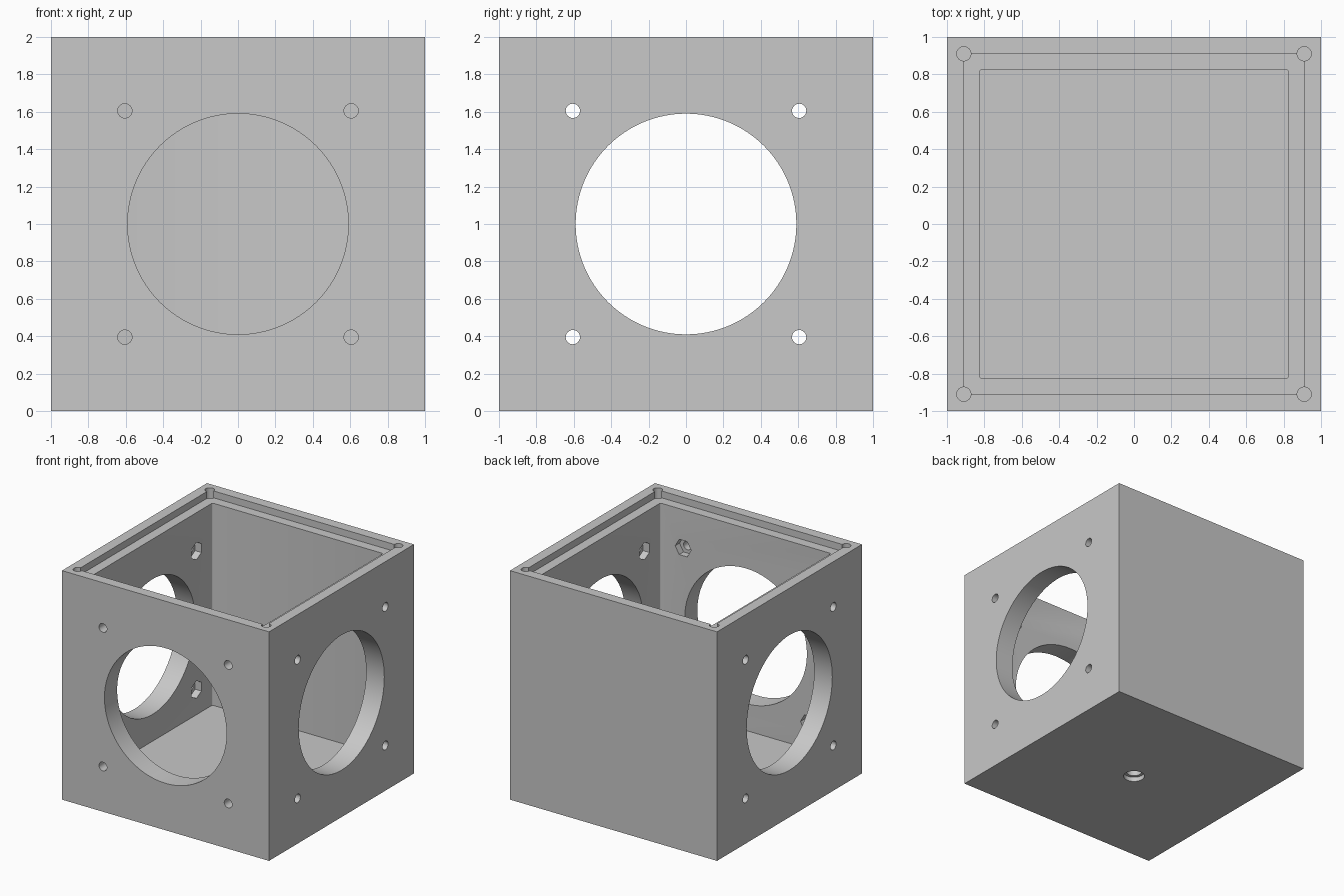
import bpy
import bmesh
from math import pi, radians
from mathutils import Matrix

if "Cube" in bpy.data.objects:
    bpy.data.objects.remove(bpy.data.objects["Cube"], do_unlink=True)

WALL, LIP = 0.825, 0.91        # half widths of the cavity and the lid recess
PITCH, SCREW = 0.605, 0.038    # screw hole offset and radius
NUT, NUT_END = 0.077, 0.885    # nut pocket radius and outer reach
LEDGE = 1.94                   # height of the lid ledge

# One plain material
grey = bpy.data.materials.new("light grey plastic")
grey.use_nodes = True
color = (0.58, 0.58, 0.58, 1)
grey.diffuse_color = color
grey.node_tree.nodes["Principled BSDF"].inputs["Base Color"].default_value = color


def make_object(name, bm):
    mesh = bpy.data.meshes.new(name)
    bm.to_mesh(mesh)
    bm.free()
    mesh.materials.append(grey)
    obj = bpy.data.objects.new(name, mesh)
    bpy.context.collection.objects.link(obj)
    return obj


def block(name, half, low, high, corner=0):
    """Square block between two heights, with optional rounded upright edges."""
    bm = bmesh.new()
    bmesh.ops.create_cube(bm, size=1)
    for v in bm.verts:
        v.co = (v.co.x * 2 * half, v.co.y * 2 * half, high if v.co.z > 0 else low)
    if corner:
        upright = [e for e in bm.edges if abs(e.verts[0].co.z - e.verts[1].co.z) > 0.01]
        bmesh.ops.bevel(bm, geom=upright, offset=corner, segments=3,
                        profile=0.5, affect='EDGES')
    return make_object(name, bm)


def rod(name, axis, start, end, a, b, radius, sides=32, turn=0):
    """Prism along an axis from start to end; a and b place it across the axis."""
    bm = bmesh.new()
    bmesh.ops.create_cone(bm, cap_ends=True, segments=sides, radius1=radius,
                          radius2=radius, depth=end - start)
    bmesh.ops.rotate(bm, verts=bm.verts, matrix=Matrix.Rotation(turn, 3, 'Z'))
    place = (a, b, (start + end) / 2)
    if axis == 'X':
        bmesh.ops.rotate(bm, verts=bm.verts, matrix=Matrix.Rotation(pi / 2, 3, 'Y'))
        place = ((start + end) / 2, a, b)
    elif axis == 'Y':
        bmesh.ops.rotate(bm, verts=bm.verts, matrix=Matrix.Rotation(pi / 2, 3, 'X'))
        place = (a, (start + end) / 2, b)
    bmesh.ops.translate(bm, verts=bm.verts, vec=place)
    return make_object(name, bm)


housing = block("housing", 1, 0, 2)

# Cavity and lid recess
cutters = [block("cavity", WALL, 0.175, 2.2, 0.012),
           block("lid_recess", LIP, LEDGE, 2.2)]

# Large round openings: through both sides, and in the front only
cutters += [rod("side_opening", 'X', -1.1, 1.1, 0, 1, 0.59, 128),
            rod("front_opening", 'Y', -1.1, 0, 0, 1, 0.59, 128)]

for sx in (-1, 1):
    for sy in (-1, 1):
        # Screw holes with hexagonal nut pockets on the inside
        a, b = sx * PITCH, 1 + sy * PITCH
        cutters += [rod("side_screw", 'X', -1.1, 1.1, a, b, SCREW),
                    rod("side_nut", 'X', -NUT_END, NUT_END, a, b, NUT, 6, pi / 2),
                    rod("front_screw", 'Y', -1.1, 0, a, b, SCREW),
                    rod("front_nut", 'Y', -NUT_END, 0, a, b, NUT, 6, pi / 2)]
        # Lid screw holes in the rim corners
        cutters.append(rod("lid_screw", 'Z', 1.7, 2.2, sx * LIP, sy * LIP, SCREW))

# Stepped blind mounting hole underneath
cutters += [rod("mount_recess", 'Z', -0.1, 0.04, 0, 0, 0.087, 48),
            rod("mount_hole", 'Z', -0.1, 0.12, 0, 0, 0.062, 48)]

# Cut everything, bake the result and discard the cutters
for cutter in cutters:
    cutter.hide_render = True
    cut = housing.modifiers.new(cutter.name, 'BOOLEAN')
    cut.operation = 'DIFFERENCE'
    cut.solver = 'EXACT'
    cut.object = cutter
bpy.context.view_layer.update()
evaluated = housing.evaluated_get(bpy.context.evaluated_depsgraph_get())
baked = bpy.data.meshes.new_from_object(evaluated)
housing.modifiers.clear()
housing.data = baked
for cutter in cutters:
    bpy.data.objects.remove(cutter, do_unlink=True)
baked.materials.clear()
baked.materials.append(grey)
for face in baked.polygons:
    face.material_index = 0

# Smooth the round walls, keep the edges sharp
bpy.ops.object.select_all(action='DESELECT')
housing.select_set(True)
bpy.context.view_layer.objects.active = housing
bpy.ops.object.shade_smooth_by_angle(angle=radians(30))
